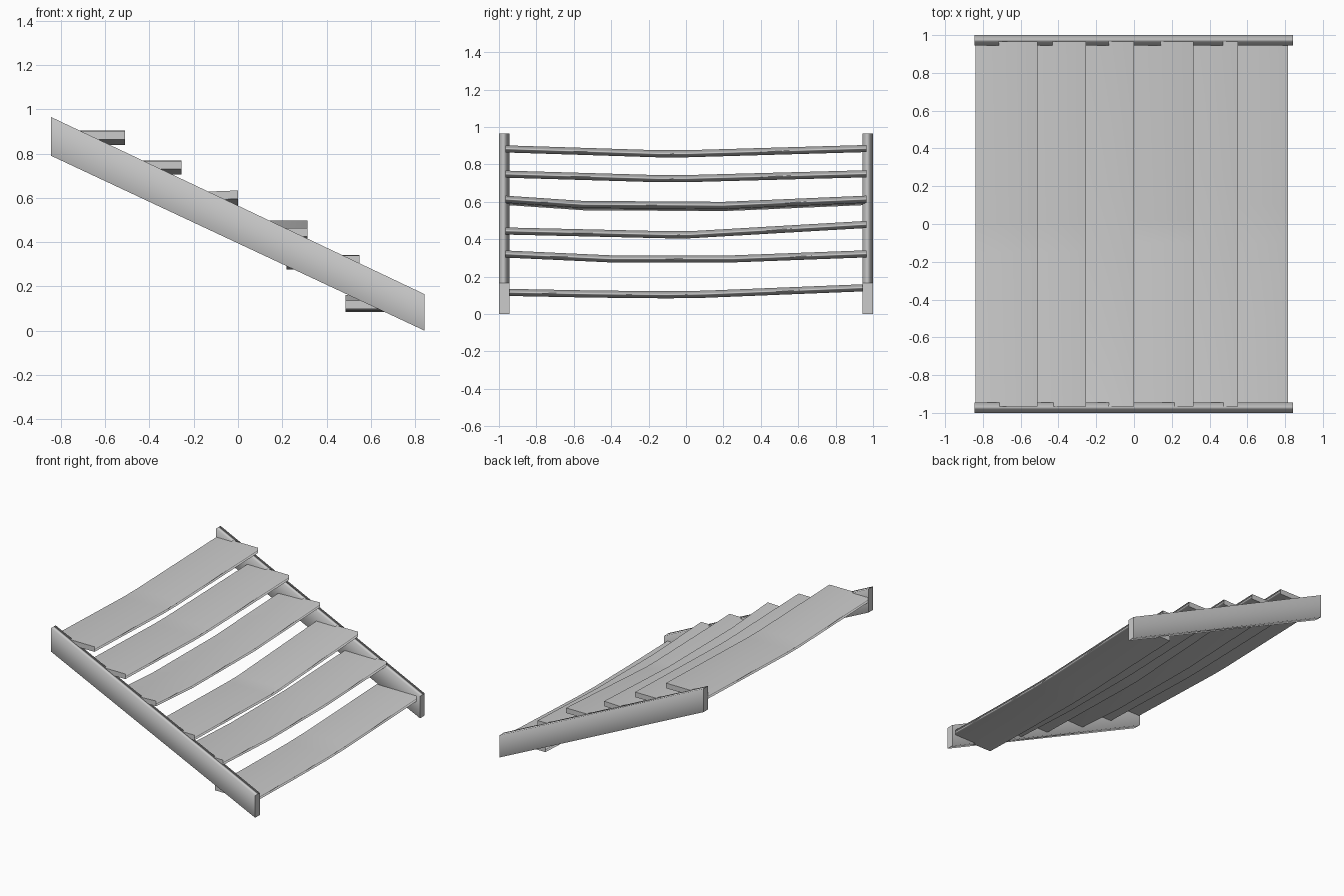
import bpy, bmesh
from mathutils import Vector

cube = bpy.data.objects.get("Cube")
if cube:
    bpy.data.objects.remove(cube, do_unlink=True)

grey = bpy.data.materials.new("plain grey")
grey.use_nodes = True
colour = (0.6, 0.6, 0.6, 1)
grey.diffuse_color = colour
grey.node_tree.nodes["Principled BSDF"].inputs["Base Color"].default_value = colour


def loft(name, rings):
    """Bridge four-sided sections, soft along the length and crisp at the ends."""
    bm = bmesh.new()
    loops = [[bm.verts.new(Vector(p)) for p in ring] for ring in rings]
    for a, b in zip(loops, loops[1:]):
        for i in range(4):
            j = (i + 1) % 4
            bm.faces.new((a[i], a[j], b[j], b[i]))
    caps = [bm.faces.new(loops[0][::-1]), bm.faces.new(loops[-1])]
    bmesh.ops.recalc_face_normals(bm, faces=bm.faces[:])
    for face in bm.faces:
        face.smooth = True
    for cap in caps:
        for edge in cap.edges:
            edge.smooth = False
    mesh = bpy.data.meshes.new(name)
    bm.to_mesh(mesh)
    bm.free()
    mesh.materials.append(grey)
    obj = bpy.data.objects.new(name, mesh)
    bpy.context.collection.objects.link(obj)
    # Large faces dominate the shading
    mod = obj.modifiers.new("Weighted normals", "WEIGHTED_NORMAL")
    mod.mode = "FACE_AREA"
    mod.weight = 50
    mod.keep_sharp = True
    return obj


# Sloping side boards
for side, name in ((-1, "right_stringer"), (1, "left_stringer")):
    inner, outer = side * 0.945, side
    loft(name, [[(x, inner, low), (x, outer, low), (x, outer, high), (x, inner, high)]
                for x, low, high in ((-0.845, 0.79, 0.965), (0.842, 0.0, 0.165))])

# Sagging treads: front edge x, drop of the back edge, (y, top height) profile
END, WIDTH, THICK = 0.965, 0.33, 0.038
treads = [
    (0.815, 0, [(-END, 0.135), (-0.5, 0.126), (-0.1, 0.122), (0.1, 0.125), (END, 0.16)]),
    (0.55, 0, [(-END, 0.34), (-0.4, 0.314), (0.25, 0.314), (END, 0.341)]),
    (0.315, 0, [(-END, 0.463), (-0.1, 0.443), (0.02, 0.443), (END, 0.498)]),
    (0.0, 0.012, [(-END, 0.633), (-0.55, 0.605), (0.2, 0.6), (END, 0.633)]),
    (-0.255, 0, [(-END, 0.767), (-0.15, 0.743), (0.0, 0.743), (END, 0.769)]),
    (-0.51, 0, [(-END, 0.902), (-0.15, 0.876), (0.0, 0.876), (END, 0.904)]),
]
for n, (front, drop, profile) in enumerate(treads, 1):
    back = front - WIDTH
    loft(f"tread_{n}", [[(back, y, z - drop - THICK), (front, y, z - THICK),
                         (front, y, z), (back, y, z - drop)] for y, z in profile])
